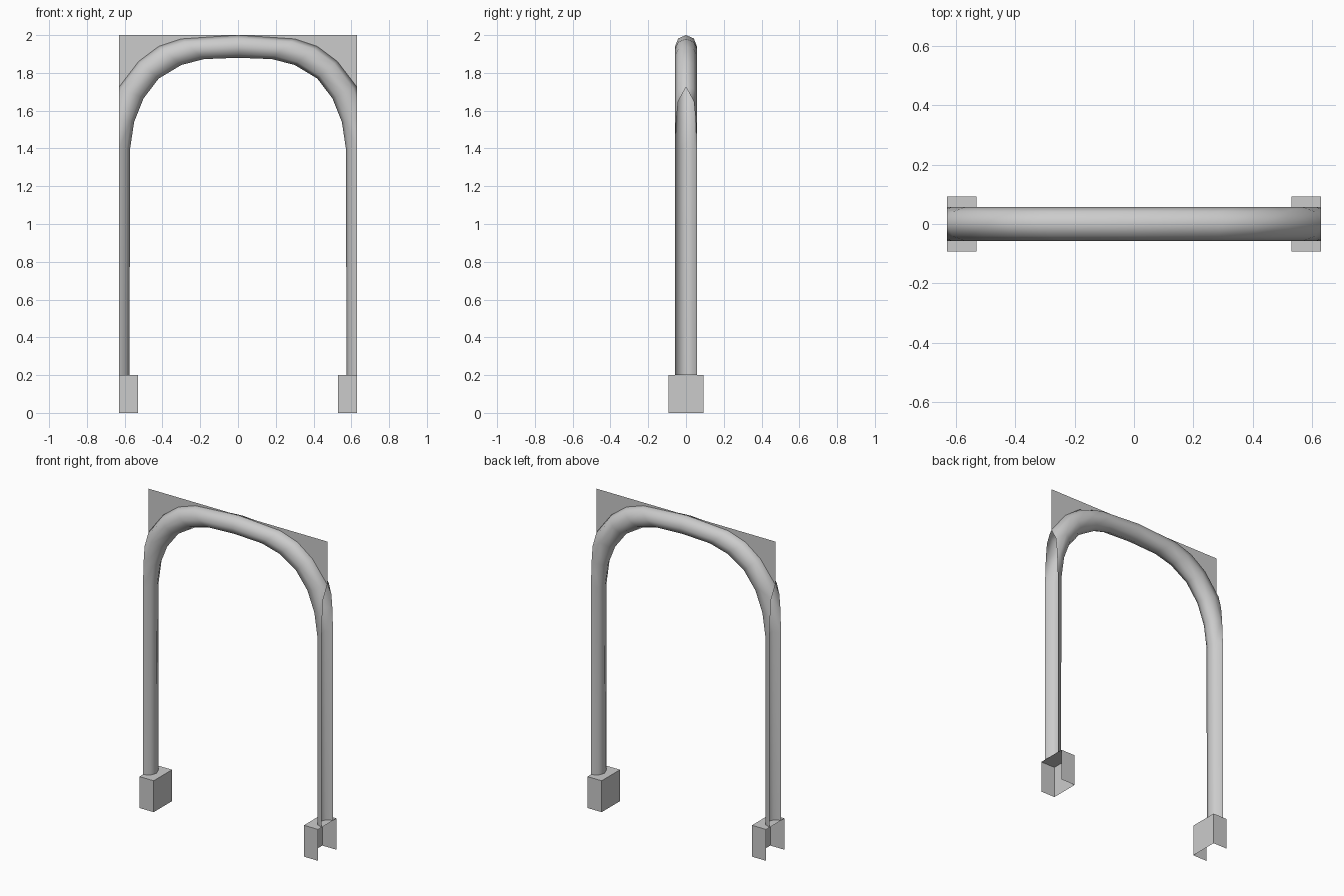
import bpy, bmesh, math
from mathutils import Vector

if "Cube" in bpy.data.objects:
    bpy.data.objects.remove(bpy.data.objects["Cube"])

HALF = 0.63      # half width of the frame, where the tube is sliced off
R = 0.058        # tube radius front to back
SIDES = 8


def finish(name, bm, smooth=False):
    bmesh.ops.recalc_face_normals(bm, faces=bm.faces)
    me = bpy.data.meshes.new(name)
    bm.to_mesh(me)
    bm.free()
    ob = bpy.data.objects.new(name, me)
    bpy.context.collection.objects.link(ob)
    m = ob.modifiers.new("Mirror", 'MIRROR')
    m.use_axis = (True, False, False)
    m.merge_threshold = 0.0005
    bpy.context.view_layer.objects.active = ob
    ob.select_set(True)
    if smooth:
        for p in me.polygons:
            p.use_smooth = True
    ob.select_set(False)
    return ob


# Inner and outer points (x, z) of each tube ring, from the crown to the foot
inner = [(0, 1.88), (.18, 1.873), (.30, 1.842), (.42, 1.77), (.50, 1.665),
         (.55, 1.54), (.571, 1.40), (.575, .20)]
outer = [(0, 2.0), (.30, 1.98), (.42, 1.94), (.525, 1.862), (.63, 1.725),
         (.672, 1.57), (.689, 1.40), (.685, .20)]

# Tube arch: octagonal sweep, sliced flat at the outer side
bm = bmesh.new()
rings = []
for (ix, iz), (ox, oz) in zip(inner, outer):
    a, b = Vector((ix, 0, iz)), Vector((ox, 0, oz))
    c, d = (a + b) / 2, (b - a) / 2
    rings.append([bm.verts.new(c + d * math.cos(t) + Vector((0, R * math.sin(t), 0)))
                  for t in (2 * math.pi * k / SIDES for k in range(SIDES))])
for r0, r1 in zip(rings, rings[1:]):
    for k in range(SIDES):
        n = (k + 1) % SIDES
        bm.faces.new((r0[k], r0[n], r1[n], r1[k]))
bmesh.ops.bisect_plane(bm, geom=bm.verts[:] + bm.edges[:] + bm.faces[:], dist=1e-5,
                       plane_co=(HALF, 0, 0), plane_no=(1, 0, 0), clear_outer=True)
finish("tube_arch", bm, smooth=True)

# Flat corner panels between the arch and the square top corners
bm = bmesh.new()
pts = outer[:5] + [(HALF, 2.0)]
vs = [bm.verts.new((x, 0, z)) for x, z in pts]
for p, q in zip(vs[:-1], vs[1:-1]):
    bm.faces.new((p, q, vs[-1]))
finish("corner_panel", bm)

# Foot blocks: open at the bottom and on the outer side
bm = bmesh.new()
bmesh.ops.create_cube(bm, size=1)
for v in bm.verts:
    v.co = (0.58 + v.co.x * 0.10, v.co.y * 0.185, 0.10 + v.co.z * 0.20)
bm.normal_update()
bmesh.ops.delete(bm, geom=[f for f in bm.faces if f.normal.x > .5 or f.normal.z < -.5],
                 context='FACES_ONLY')
finish("foot_block", bm)
